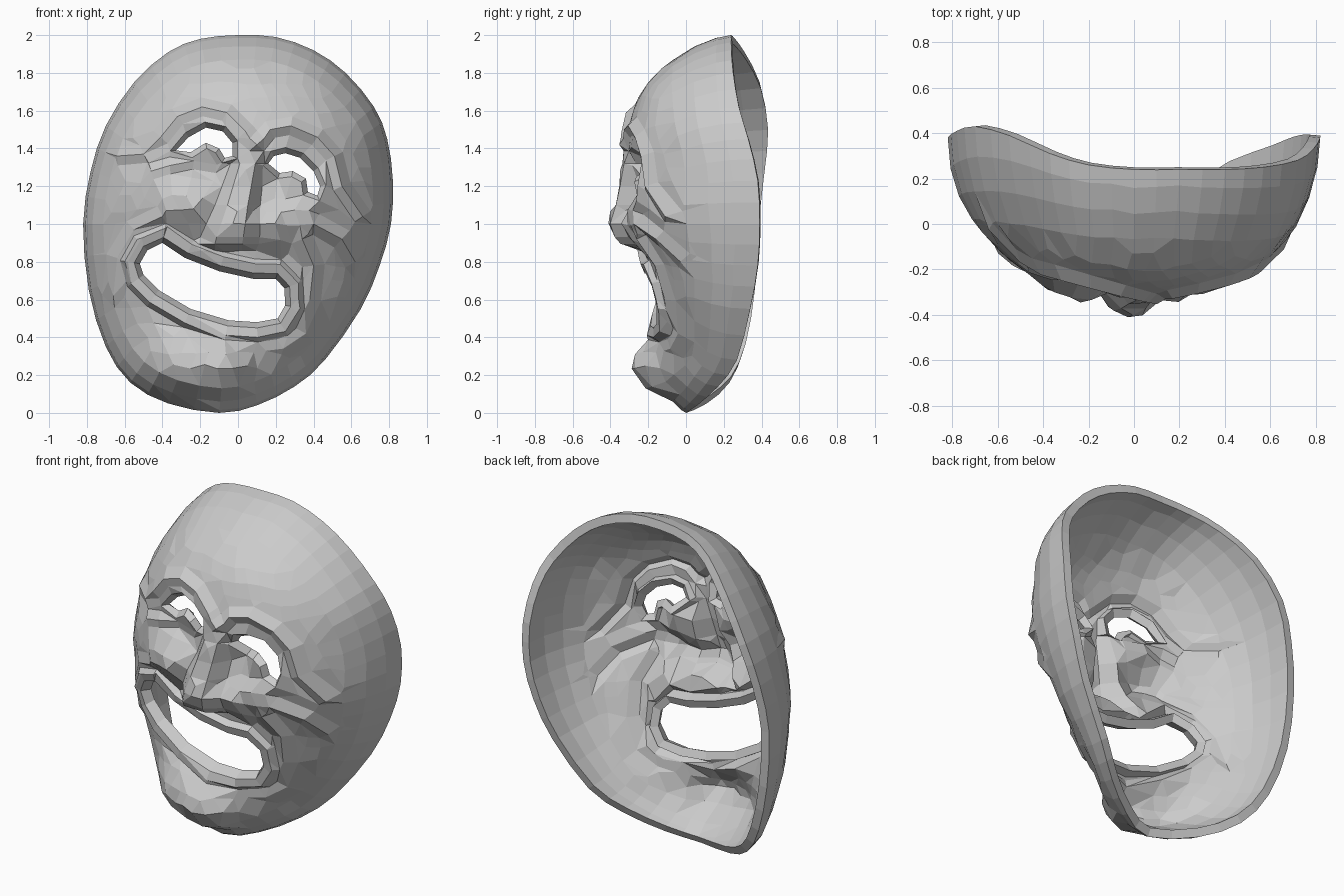
import bpy, bmesh, math, random
from mathutils import Vector
from mathutils.geometry import delaunay_2d_cdt

if "Cube" in bpy.data.objects:
    bpy.data.objects.remove(bpy.data.objects["Cube"])

random.seed(4)
CX, CZ = 0.0, 1.0

# rim of the mask: x, depth y, z
RIM = [(0, .24, 2), (-.2, .26, 1.98), (-.37, .31, 1.91), (-.55, .39, 1.75), (-.70, .43, 1.52),
       (-.78, .41, 1.28), (-.82, .38, 1.0), (-.79, .36, .65), (-.70, .31, .35), (-.57, .23, .16),
       (-.37, .11, .05), (-.1, 0, 0), (.1, .06, .04), (.3, .17, .14), (.46, .27, .28),
       (.65, .34, .55), (.75, .38, .78), (.81, .39, 1.0), (.82, .38, 1.23), (.79, .33, 1.45),
       (.72, .28, 1.62), (.57, .25, 1.8), (.4, .24, 1.92), (.2, .24, 1.99)]
# openings, in x, z
MOUTH = [(-.52, .79), (-.48, .86), (-.40, .90), (-.28, .82), (-.1, .75), (.08, .71), (.2, .71),
         (.245, .66), (.25, .57), (.21, .50), (.1, .48), (-.05, .49), (-.25, .55), (-.42, .65), (-.5, .73)]
EYE_L = [(-.33, 1.39), (-.26, 1.46), (-.17, 1.51), (-.08, 1.49), (-.03, 1.43), (-.03, 1.36),
         (-.07, 1.35), (-.1, 1.40), (-.17, 1.43), (-.25, 1.38)]
EYE_R = [(.16, 1.32), (.19, 1.36), (.25, 1.375), (.33, 1.35), (.4, 1.28), (.435, 1.2), (.42, 1.15),
         (.37, 1.17), (.36, 1.24), (.29, 1.28), (.22, 1.27)]
# raised folds: path, height, half width
FOLDS = [
    ([(-.64, 1.36), (-.5, 1.37), (-.41, 1.46), (-.32, 1.57), (-.19, 1.62), (-.06, 1.59), (.04, 1.49), (.1, 1.42)], .04, .05),
    ([(.1, 1.42), (.17, 1.50), (.28, 1.52), (.42, 1.46), (.51, 1.36), (.55, 1.2), (.66, 1.04)], .04, .05),
    ([(-.46, 1.28), (-.36, 1.31), (-.24, 1.29), (-.12, 1.27)], .025, .045),
    ([(.34, .92), (.40, .78), (.38, .6), (.36, .42), (.24, .34)], .03, .06),
    ([(-.4, 1.04), (-.55, .97), (-.64, .82), (-.66, .62)], .03, .06),
    ([(.4, 1.0), (.55, .92), (.62, .8)], .03, .06),
]
# rounded swellings and hollows: x, z, radius x, radius z, height
BUMPS = [(-.27, 1.12, .18, .14, .07), (.25, 1.02, .17, .14, .07), (-.19, 1.05, .09, .12, .05), (.14, .96, .12, .10, .08),
         (-.19, 1.39, .19, .16, -.08), (.29, 1.25, .18, .16, -.08), (-.16, 1.36, .10, .08, .07),
         (.31, 1.22, .09, .08, .07), (-.25, .25, .36, .20, .09), (-.2, .2, .3, .16, .07),
         (.0, .24, .22, .18, .05), (.5, 1.1, .3, .3, .04), (-.42, 1.15, .25, .2, .03), (.42, .32, .2, .2, -.03)]


def interp(v, table):
    for (a, p), (b, q) in zip(table, table[1:]):
        if v <= b:
            return p + (q - p) * max(0, (v - a) / (b - a))
    return table[-1][1]


def round_loop(pts):
    """One extra curved point between each pair of a closed loop."""
    out, n = [], len(pts)
    for i in range(n):
        a, b, c, d = (Vector(pts[(i + k) % n]) for k in (-1, 0, 1, 2))
        out += [b, (b + c) * .5625 - (a + d) * .0625]
    return out


def seg_dist(p, a, b):
    ab = b - a
    f = max(0, min(1, (p - a).dot(ab) / max(ab.length_squared, 1e-9)))
    return (p - a - ab * f).length


def path_dist(p, path, closed=False):
    pairs = list(zip(path, path[1:])) + ([(path[-1], path[0])] if closed else [])
    return min(seg_dist(p, Vector(a), Vector(b)) for a, b in pairs)


def inside(p, poly):
    hit, n = False, len(poly)
    for i in range(n):
        a, b = poly[i], poly[i - 1]
        if (a[1] > p[1]) != (b[1] > p[1]) and p[0] < (b[0] - a[0]) * (p[1] - a[1]) / (b[1] - a[1]) + a[0]:
            hit = not hit
    return hit


def offset(path, d, closed):
    out, n = [], len(path)
    for i, p in enumerate(path):
        a = path[i - 1] if closed or i else p
        b = path[(i + 1) % n] if closed or i < n - 1 else p
        t = (Vector(b) - Vector(a)).normalized()
        out.append(Vector(p) + Vector((-t.y, t.x)) * d)
    return out


rim = round_loop(RIM)
outline = [Vector((p.x, p.z)) for p in rim]
polar = sorted((math.atan2(p.z - CZ, p.x - CX), math.hypot(p.x - CX, p.z - CZ), p.y) for p in rim)
polar = [(polar[-1][0] - math.tau,) + polar[-1][1:]] + polar + [(polar[0][0] + math.tau,) + polar[0][1:]]
radius_at = [(a, r) for a, r, y in polar]
rim_y_at = [(a, y) for a, r, y in polar]
FRONT = [(0, -.12), (.2, -.15), (.4, -.16), (.65, -.17), (.85, -.21), (1.05, -.24), (1.3, -.27),
         (1.5, -.34), (1.7, -.37), (2, -.37)]
LIP = [(0, .03), (.03, -.045), (.08, -.05), (.105, 0)]
LID = [(0, .01), (.03, -.03), (.065, 0)]
NOSE_AXIS = [(.9, -.05), (1.4, .07)]
NOSE_HALF = [(.92, .16), (1.1, .12), (1.4, .08)]
NOSE_HIGH = [(.86, 0), (.895, .17), (1.0, .185), (1.2, .12), (1.35, .06), (1.5, 0)]


def reach(p):
    ang = math.atan2(p.y - CZ, p.x - CX)
    return min(1, math.hypot(p.x - CX, p.y - CZ) / interp(ang, radius_at)), interp(ang, rim_y_at), math.sin(ang)


def depth(p):
    t, ry, up = reach(p)
    up = max(0, up) ** 2      # the forehead slopes back more than the sides
    y = ry - (ry - interp(p.y, FRONT)) * max(0, 1 - t ** (3 + .5 * up)) ** (.5 + .22 * up)
    f = 0
    for x, z, rx, rz, h in BUMPS:
        q = ((p.x - x) / rx) ** 2 + ((p.y - z) / rz) ** 2
        f -= h * max(0, 1 - q) ** .6
    f -= max(h * max(0, 1 - path_dist(p, path) / w) for path, h, w in FOLDS)
    # nose: widening ridge with a flat front and a square tip
    side = abs(p.x - interp(p.y, NOSE_AXIS)) / interp(p.y, NOSE_HALF)
    f -= interp(p.y, NOSE_HIGH) * interp(side, [(0, 1), (.45, .85), (1, 0)])
    f += interp(path_dist(p, MOUTH, True), LIP)
    f += min(interp(path_dist(p, e, True), LID) for e in (EYE_L, EYE_R))
    return y + f * min(1, (1 - t) * 10)


# gather points and crease lines in the front plane
pts, edges, lines = [], [], []


def add_line(path, closed):
    s, n = len(pts), len(path)
    pts.extend(Vector(p) for p in path)
    edges.extend((s + i, s + (i + 1) % n) for i in range(n if closed else n - 1))
    lines.append((path, closed))


for k in (1, .985, .94, .87):
    add_line([Vector((CX + (p.x - CX) * k, CZ + (p.y - CZ) * k)) for p in outline], True)
for hole, ds in ((MOUTH, (0, .03, .08, .105)), (EYE_L, (0, .03)), (EYE_R, (0, .03))):
    for d in ds:
        add_line(offset(hole, d, True), True)
for path, h, w in FOLDS:
    for d in (-w, 0, w):
        add_line(offset(path, d, False), False)
# nose: long edges, then the crosswise edges of the tip
for s in (-1, -.45, .45, 1):
    add_line([(interp(z, NOSE_AXIS) + s * interp(z, NOSE_HALF), z) for z in (.895, .93, 1.0, 1.1, 1.2, 1.32)], False)
add_line([(-.05 + s * .16, .86) for s in (-.9, -.45, .45, .9)], False)
add_line([(-.05 + s * .16, .895) for s in (-1, -.45, .45, 1)], False)

step = .075
for r in range(28):
    for c in range(24):
        p = Vector((-.9 + (c + .5 * (r % 2)) * step + random.uniform(-.012, .012),
                    .02 + r * step + random.uniform(-.012, .012)))
        if reach(p)[0] < .83 and min(path_dist(p, l, cl) for l, cl in lines) > .03:
            pts.append(p)

# triangulate, leave the openings out, push to depth
verts, _, tris, *_ = delaunay_2d_cdt(pts, edges, [], 0, .012)
faces = []
for t in tris:
    m = sum((verts[i] for i in t), Vector((0, 0))) / 3
    if inside(m, outline) and not any(inside(m, h) for h in (MOUTH, EYE_L, EYE_R)):
        faces.append(tuple(t))
mesh = bpy.data.meshes.new("mask_shell")
mesh.from_pydata([(v.x, depth(v), v.y) for v in verts], [], faces)
mask = bpy.data.objects.new("mask_shell", mesh)
bpy.context.collection.objects.link(mask)

# merge triangles into larger flat facets
bm = bmesh.new()
bm.from_mesh(mesh)
bmesh.ops.delete(bm, geom=[v for v in bm.verts if not v.link_faces], context='VERTS')
bmesh.ops.smooth_vert(bm, verts=[v for v in bm.verts if not v.is_boundary], factor=.2, use_axis_y=True)
bmesh.ops.join_triangles(bm, faces=bm.faces[:], angle_face_threshold=.35, angle_shape_threshold=1.0)
bm.to_mesh(mesh)
bm.free()

# wall thickness, going inward
wall = mask.modifiers.new("wall", 'SOLIDIFY')
wall.thickness = .05
wall.offset = -1
